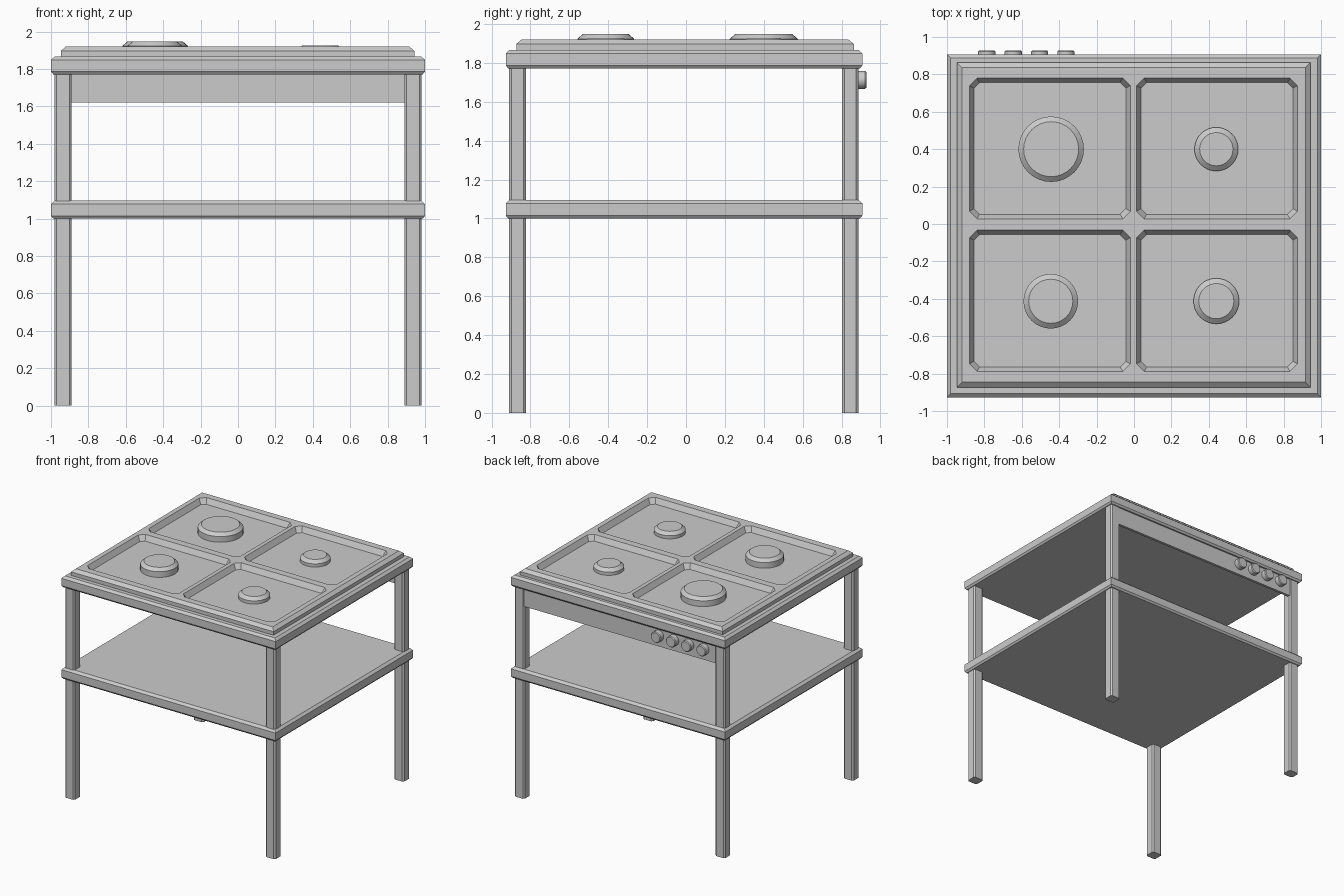
import bpy, bmesh, math

if "Cube" in bpy.data.objects:
    bpy.data.objects.remove(bpy.data.objects["Cube"])

def loft(name, stacks):
    """Solids made from stacked rings of points, capped at both ends."""
    bm = bmesh.new()
    for rings in stacks:
        vs = [[bm.verts.new(p) for p in r] for r in rings]
        n = len(vs[0])
        for a, b in zip(vs, vs[1:]):
            for i in range(n):
                j = (i + 1) % n
                bm.faces.new((a[i], a[j], b[j], b[i]))
        bm.faces.new(vs[0][::-1])
        bm.faces.new(vs[-1])
    bmesh.ops.recalc_face_normals(bm, faces=bm.faces)
    me = bpy.data.meshes.new(name)
    bm.to_mesh(me)
    bm.free()
    ob = bpy.data.objects.new(name, me)
    bpy.context.collection.objects.link(ob)
    return ob

def rect(x0, x1, y0, y1, z, inset=0.0, cut=0.0):
    """Rectangle ring, optionally inset and with its corners cut."""
    x0, x1, y0, y1 = x0 + inset, x1 - inset, y0 + inset, y1 - inset
    if not cut:
        return [(x0, y0, z), (x1, y0, z), (x1, y1, z), (x0, y1, z)]
    c = cut
    return [(x0 + c, y0, z), (x1 - c, y0, z), (x1, y0 + c, z), (x1, y1 - c, z),
            (x1 - c, y1, z), (x0 + c, y1, z), (x0, y1 - c, z), (x0, y0 + c, z)]

def slab(name, x0, x1, y0, y1, profile):
    return loft(name, [[rect(x0, x1, y0, y1, z, i) for z, i in profile]])

def round_part(name, cx, cy, profile, n, axis='Z', cz=0.0):
    """Turned part; profile is (radius, height) along z or y."""
    rings = []
    for r, h in profile:
        ring = []
        for k in range(n):
            a = 2 * math.pi * k / n
            u, v = r * math.cos(a), r * math.sin(a)
            ring.append((cx + u, cy + v, h) if axis == 'Z' else (cx + u, h, cz + v))
        rings.append(ring)
    ob = loft(name, [rings])
    bpy.ops.object.select_all(action='DESELECT')
    ob.select_set(True)
    bpy.context.view_layer.objects.active = ob
    bpy.ops.object.shade_smooth_by_angle(angle=math.radians(30))
    return ob

# Table top and lower shelf
for name, z0, z1 in (("table_top", 1.772, 1.867), ("lower_shelf", 1.0, 1.096)):
    slab(name, -1, 1, -0.927, 0.907,
         [(z0, 0.012), (z0 + 0.015, 0), (z1 - 0.018, 0), (z1, 0.02)])

# Legs with chamfered edges
for side, x0, x1 in (("left", -0.982, -0.89), ("right", 0.89, 0.982)):
    for end, y0, y1 in (("front", -0.91, -0.823), ("back", 0.803, 0.887)):
        loft(f"{end}_{side}_leg",
             [[rect(x0, x1, y0, y1, z, 0, 0.012) for z in (0, 1.79)]])

# Hob plate with four sunken pans
hob = slab("hob_plate", -0.947, 0.943, -0.873, 0.863,
           [(1.86, 0), (1.897, 0), (1.92, 0.027)])
pans = []
for x0, x1 in ((-0.88, -0.02), (0.014, 0.874)):
    for y0, y1 in ((-0.788, -0.033), (0.028, 0.78)):
        pans.append([rect(x0, x1, y0, y1, 1.876, 0.024, 0.03),
                     rect(x0, x1, y0, y1, 1.92, 0, 0.04),
                     rect(x0, x1, y0, y1, 1.96, 0, 0.04)])
cutter = loft("pan_cutter", pans)
cutter.hide_render = True
mod = hob.modifiers.new("pans", 'BOOLEAN')
mod.operation = 'DIFFERENCE'
mod.solver = 'EXACT'
mod.object = cutter
bpy.ops.object.select_all(action='DESELECT')
hob.select_set(True)
bpy.context.view_layer.objects.active = hob
bpy.ops.object.modifier_apply(modifier=mod.name)
bpy.data.objects.remove(cutter)

# Burners
for name, x, y, r, top in (("back_left", -0.443, 0.40, 0.175, 1.948),
                           ("back_right", 0.44, 0.40, 0.117, 1.927),
                           ("front_left", -0.445, -0.413, 0.146, 1.948),
                           ("front_right", 0.44, -0.412, 0.122, 1.927)):
    round_part(f"{name}_burner", x, y,
               [(r, 1.874), (r, top - 0.024), (r - 0.028, top)], 32)

# Control panel and knobs at the back
slab("control_panel", -0.895, 0.895, 0.86, 0.882, [(1.622, 0), (1.78, 0)])
for i in range(4):
    round_part(f"control_knob_{i + 1}", -0.787 + 0.141 * i, 0,
               [(0.046, 0.875), (0.046, 0.921), (0.04, 0.928)], 24, 'Y', 1.713)
